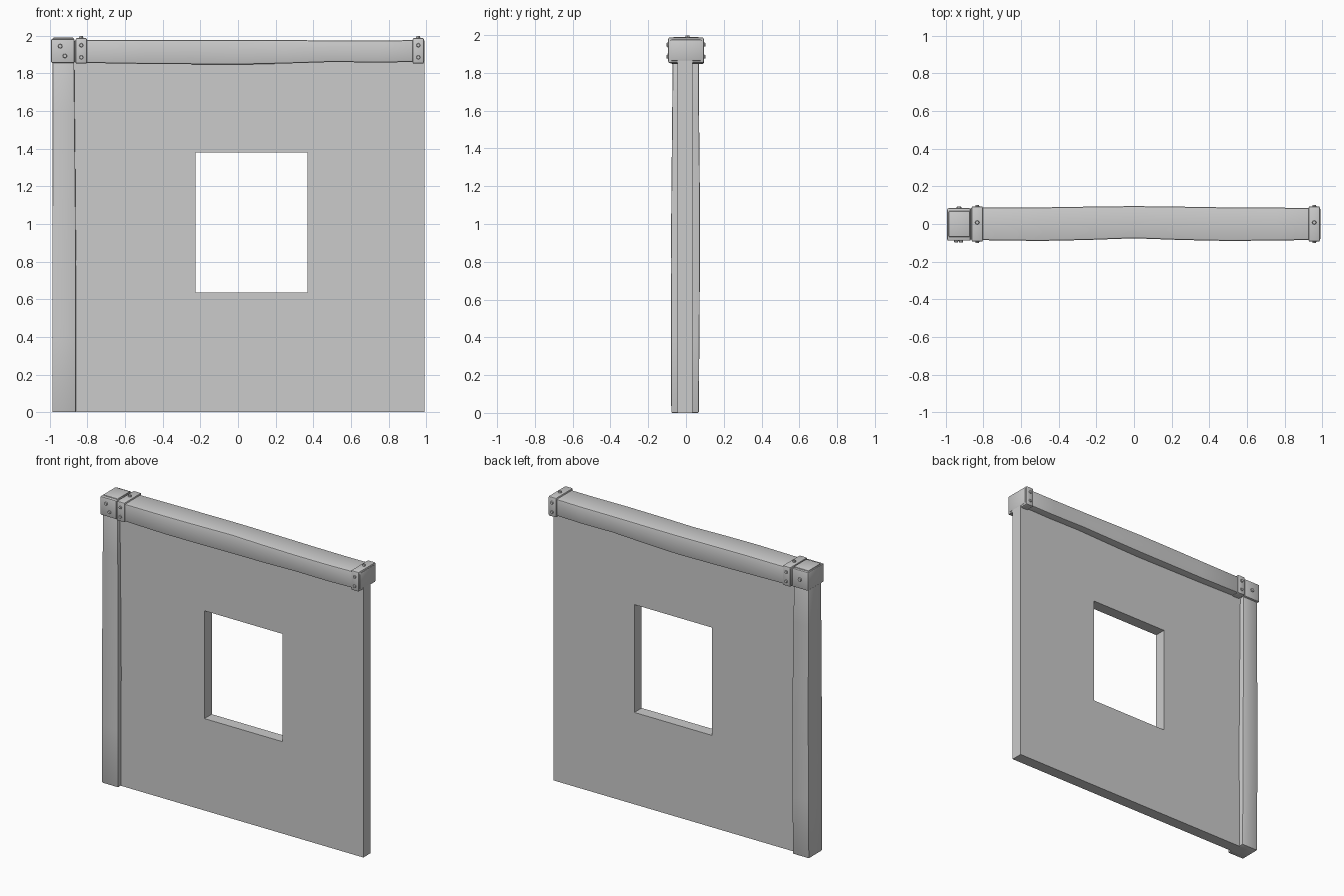
import bpy, bmesh, math
from mathutils import Vector, Matrix

cube = bpy.data.objects.get("Cube")
if cube:
    bpy.data.objects.remove(cube, do_unlink=True)

GREY = (0.6, 0.6, 0.6, 1)
grey = bpy.data.materials.new("plain grey")
grey.use_nodes = True
grey.diffuse_color = GREY
grey.node_tree.nodes["Principled BSDF"].inputs["Base Color"].default_value = GREY


def finish(name, bm, bevel=0.0):
    """Round the hard edges, shade by angle and link the part."""
    bmesh.ops.recalc_face_normals(bm, faces=bm.faces)
    if bevel:
        hard = [e for e in bm.edges if e.calc_face_angle(0) > 1]
        bmesh.ops.bevel(bm, geom=hard, offset=bevel, segments=2, profile=0.5,
                        affect='EDGES', clamp_overlap=True)
    me = bpy.data.meshes.new(name)
    bm.to_mesh(me)
    bm.free()
    me.materials.append(grey)
    me.shade_smooth()
    me.set_sharp_from_angle(angle=math.radians(35))
    ob = bpy.data.objects.new(name, me)
    bpy.context.collection.objects.link(ob)
    return ob


def box(name, lo, hi, bevel=0.008):
    bm = bmesh.new()
    bmesh.ops.create_cube(bm, size=1)
    lo, hi = Vector(lo), Vector(hi)
    for v in bm.verts:
        v.co = (lo + hi) / 2 + v.co * (hi - lo)
    return finish(name, bm, bevel)


def timber(name, stations, place, bevel):
    """Loft a hewn timber through (position, a_min, a_max, b_min, b_max)."""
    bm = bmesh.new()
    rings = [[bm.verts.new(place(t, a, b))
              for a, b in ((a0, b0), (a1, b0), (a1, b1), (a0, b1))]
             for t, a0, a1, b0, b1 in stations]
    for r, s in zip(rings, rings[1:]):
        for i in range(4):
            j = (i + 1) % 4
            bm.faces.new((r[i], r[j], s[j], s[i]))
    bm.faces.new(rings[0])
    bm.faces.new(rings[-1])
    return finish(name, bm, bevel)


def bolt(name, pos, axis, radius=0.012, height=0.014):
    bm = bmesh.new()
    turn = Vector(axis).to_track_quat('Z', 'Y').to_matrix().to_4x4()
    bmesh.ops.create_cone(bm, cap_ends=True, segments=8, radius1=radius,
                          radius2=radius * 0.75, depth=height,
                          matrix=Matrix.Translation(pos) @ turn)
    return finish(name, bm)


# Wall panel with a window opening
bm = bmesh.new()


def rect(x0, x1, z0, z1):
    return [bm.verts.new((x, -0.045, z))
            for x, z in ((x0, z0), (x1, z0), (x1, z1), (x0, z1))]


outer = rect(-0.93, 0.99, 0, 1.92)
inner = rect(-0.225, 0.37, 0.635, 1.38)
faces = [bm.faces.new((outer[i], outer[(i + 1) % 4],
                       inner[(i + 1) % 4], inner[i])) for i in range(4)]
ext = bmesh.ops.extrude_face_region(bm, geom=faces, use_keep_orig=True)
moved = [g for g in ext["geom"] if isinstance(g, bmesh.types.BMVert)]
bmesh.ops.translate(bm, verts=moved, vec=(0, 0.08, 0))
finish("wall_panel", bm)

# Uneven corner post, its top poking through the metal cap
timber("corner_post", [
    (0.0, -0.987, -0.862, -0.078, 0.068),
    (0.4, -0.987, -0.862, -0.079, 0.071),
    (0.8, -0.987, -0.861, -0.08, 0.074),
    (1.2, -0.986, -0.864, -0.077, 0.073),
    (1.6, -0.986, -0.868, -0.073, 0.069),
    (1.99, -0.985, -0.872, -0.069, 0.069),
], lambda t, a, b: (a, b, t), 0.006)

# Uneven top beam
timber("top_beam", [
    (-0.87, -0.085, 0.086, 1.857, 1.977),
    (-0.5, -0.09, 0.088, 1.851, 1.979),
    (-0.25, -0.085, 0.092, 1.849, 1.979),
    (0.0, -0.076, 0.095, 1.847, 1.978),
    (0.25, -0.085, 0.092, 1.853, 1.977),
    (0.5, -0.09, 0.088, 1.861, 1.976),
    (0.75, -0.088, 0.087, 1.858, 1.975),
    (0.992, -0.084, 0.084, 1.862, 1.978),
], lambda t, a, b: (t, a, b), 0.009)

# Metal cap round the post top, bolted front and back
box("post_cap", (-0.993, -0.089, 1.855), (-0.868, 0.084, 1.984))
for x, z in ((-0.945, 1.945), (-0.92, 1.893)):
    bolt("cap_front_bolt", (x, -0.091, z), (0, -1, 0), 0.013)
bolt("cap_back_bolt", (-0.93, 0.086, 1.92), (0, 1, 0), 0.015)

# Metal bands at both ends of the beam, bolted on front, back and top
for side, x in (("right", -0.833), ("left", 0.958)):
    box(side + "_band", (x - 0.03, -0.094, 1.852), (x + 0.03, 0.094, 1.988))
    for s in (-1, 1):
        for z in (1.95, 1.886):
            bolt(side + "_band_bolt", (x, s * 0.095, z), (0, s, 0))
    bolt(side + "_top_bolt", (x, 0.008, 1.992), (0, 0, 1))
